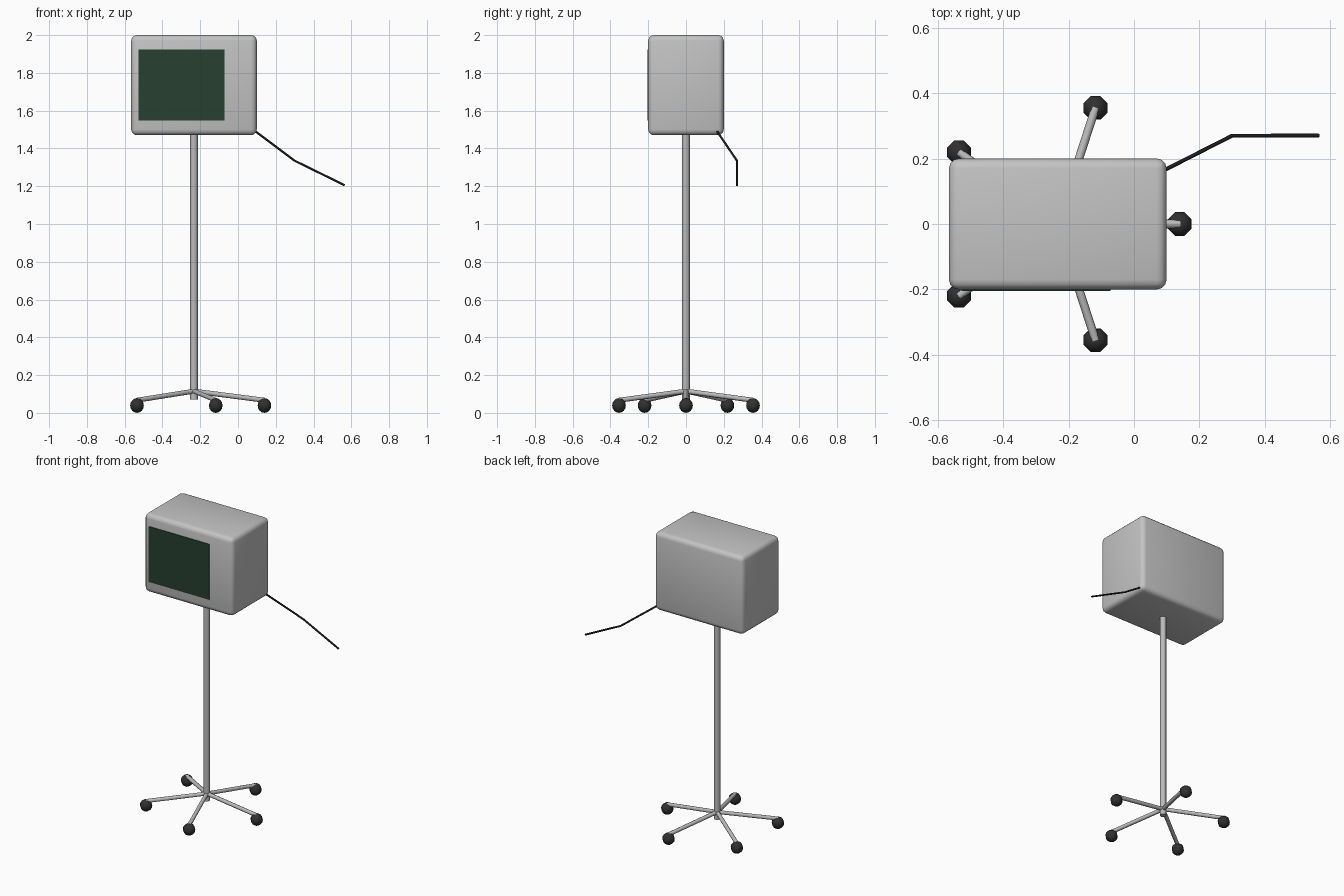
import bpy, math
from mathutils import Vector

if "Cube" in bpy.data.objects:
    bpy.data.objects.remove(bpy.data.objects["Cube"])


def material(name, rgb):
    m = bpy.data.materials.new(name)
    m.use_nodes = True
    m.diffuse_color = (*rgb, 1)
    m.node_tree.nodes["Principled BSDF"].inputs["Base Color"].default_value = (*rgb, 1)
    return m


HOUSING = material("light grey housing", (0.55, 0.55, 0.55))
STEEL = material("brushed steel", (0.5, 0.5, 0.5))
SCREEN = material("dark green screen", (0.02, 0.05, 0.03))
RUBBER = material("black rubber", (0.03, 0.03, 0.03))
CABLE = material("black cable", (0.015, 0.015, 0.015))


def finish(name, mat, angle=None):
    ob = bpy.context.object
    ob.name = name
    ob.data.materials.append(mat)
    if angle:
        bpy.ops.object.shade_smooth_by_angle(angle=math.radians(angle))
    return ob


def box(name, centre, size, mat):
    bpy.ops.mesh.primitive_cube_add(size=1, location=centre)
    bpy.context.object.scale = size
    bpy.ops.object.transform_apply(location=False, rotation=False, scale=True)
    return finish(name, mat)


def rod(name, start, end, radius, sides, mat):
    a, b = Vector(start), Vector(end)
    bpy.ops.mesh.primitive_cylinder_add(vertices=sides, radius=radius, depth=(b - a).length,
                                        location=(a + b) / 2)
    bpy.context.object.rotation_euler = (b - a).to_track_quat("Z", "Y").to_euler()
    return finish(name, mat, 50)


CX = -0.233  # stand axis

# Monitor housing: rounded box with softly shaded panels
housing = box("monitor_housing", (CX, 0, 1.735), (0.665, 0.4, 0.53), HOUSING)
bevel = housing.modifiers.new("round_edges", "BEVEL")
bevel.width = 0.03
bevel.segments = 3
bpy.ops.object.modifier_apply(modifier="round_edges")
bpy.ops.object.mode_set(mode="EDIT")
bpy.ops.mesh.select_all(action="DESELECT")
bpy.ops.object.mode_set(mode="OBJECT")
for face in housing.data.polygons:
    face.select = face.area > 0.1
bpy.ops.object.mode_set(mode="EDIT")
bpy.ops.mesh.select_mode(type="FACE")
bpy.ops.mesh.poke()
bpy.ops.object.mode_set(mode="OBJECT")
bpy.ops.object.shade_smooth()

# Screen plate on the front
box("screen", (-0.3, -0.201, 1.735), (0.455, 0.008, 0.375), SCREEN)

# Pole
rod("pole", (CX, 0, 0.07), (CX, 0, 1.49), 0.02, 12, STEEL)

# Five legs, each ending in a caster
for i in range(5):
    a = math.radians(72 * i)
    x, y = CX + 0.373 * math.cos(a), 0.373 * math.sin(a)
    rod(f"leg_{i + 1}", (CX, 0, 0.115), (x, y, 0.067), 0.013, 8, STEEL)
    bpy.ops.mesh.primitive_uv_sphere_add(segments=8, ring_count=8, radius=0.039,
                                         location=(x, y, 0.039))
    bpy.context.object.rotation_euler.z = math.pi / 8
    finish(f"caster_{i + 1}", RUBBER, 60)

# Cable leaving the back left lower corner
curve = bpy.data.curves.new("cable", "CURVE")
curve.dimensions = "3D"
curve.bevel_depth = 0.006
curve.bevel_resolution = 1
curve.use_fill_caps = True
path = [(0.08, 0.158, 1.5), (0.3, 0.27, 1.335), (0.565, 0.27, 1.205)]
spline = curve.splines.new("POLY")
spline.points.add(len(path) - 1)
for point, co in zip(spline.points, path):
    point.co = (*co, 1)
cable = bpy.data.objects.new("cable", curve)
bpy.context.collection.objects.link(cable)
curve.materials.append(CABLE)
